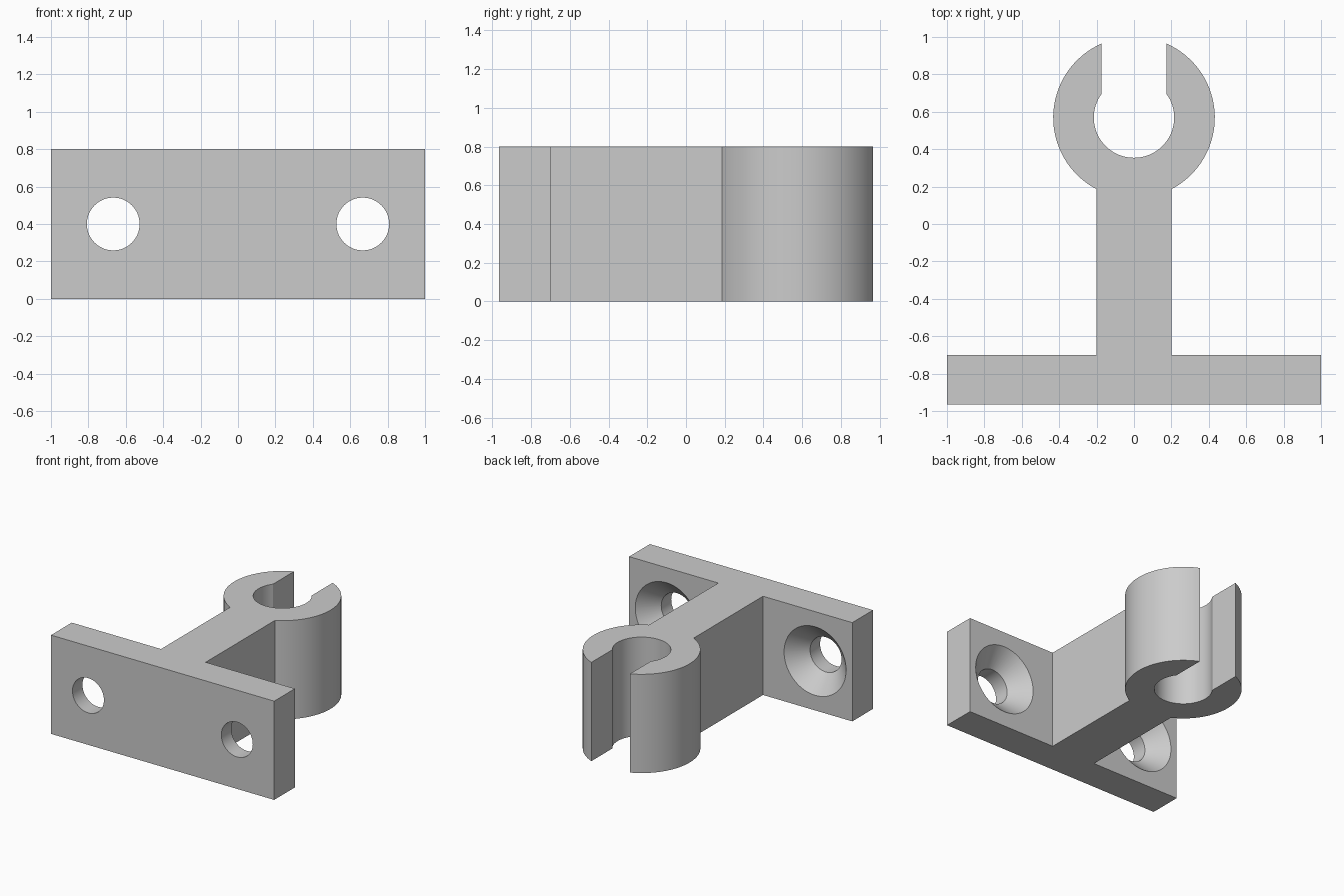
import bpy
import bmesh
from math import asin, cos, sin, pi, radians

if "Cube" in bpy.data.objects:
    bpy.data.objects.remove(bpy.data.objects["Cube"])

HEIGHT = 0.8
FRONT, BACK = -0.965, -0.70        # wall plate faces
STEM = 0.2                         # half width of the arm
RING_Y, OUTER, INNER = 0.569, 0.432, 0.215
SLOT = 0.173                       # half width of the clip opening
HOLE_X, HOLE_R, SINK_R = 0.667, 0.141, 0.278

grey = bpy.data.materials.new("light grey")
grey.use_nodes = True
colour = (0.6, 0.6, 0.6, 1)
grey.diffuse_color = colour
grey.node_tree.nodes["Principled BSDF"].inputs["Base Color"].default_value = colour


def make_object(name, bm):
    bmesh.ops.recalc_face_normals(bm, faces=bm.faces)
    mesh = bpy.data.meshes.new(name)
    bm.to_mesh(mesh)
    bm.free()
    mesh.materials.append(grey)
    obj = bpy.data.objects.new(name, mesh)
    bpy.context.collection.objects.link(obj)
    return obj


def arc(radius, start, end, steps):
    """Points round the ring centre, angles measured from -y towards +x."""
    angles = [start + (end - start) * i / steps for i in range(steps + 1)]
    return [(radius * sin(a), RING_Y - radius * cos(a)) for a in angles]


# Plan outline: right half, then its mirror image
half = [(1, FRONT), (1, BACK), (STEM, BACK)]
half += arc(OUTER, asin(STEM / OUTER), pi - asin(SLOT / OUTER), 32)
half += arc(INNER, pi - asin(SLOT / INNER), 0, 28)
outline = half + [(-x, y) for x, y in reversed(half[:-1])]

# Bracket body: plate, arm and open clip in one extrusion
bm = bmesh.new()
base = bm.faces.new([bm.verts.new((x, y, 0)) for x, y in outline])
walls = bmesh.ops.extrude_face_region(bm, geom=[base], use_keep_orig=True)
top = [v for v in walls["geom"] if isinstance(v, bmesh.types.BMVert)]
bmesh.ops.translate(bm, verts=top, vec=(0, 0, HEIGHT))
bracket = make_object("clip_bracket", bm)


def screw_cutter(x, segments=64):
    """Lathed plug: straight bore opening into a 45 degree countersink."""
    extra = 0.04
    neck = BACK - (SINK_R - HOLE_R)
    profile = [(HOLE_R, FRONT - extra), (HOLE_R, neck), (SINK_R + extra, BACK + extra)]
    bm = bmesh.new()
    rings = []
    for r, y in profile:
        turns = [2 * pi * i / segments for i in range(segments)]
        rings.append([bm.verts.new((x + r * cos(a), y, HEIGHT / 2 + r * sin(a)))
                      for a in turns])
    for a, b in zip(rings, rings[1:]):
        for i in range(segments):
            j = (i + 1) % segments
            bm.faces.new((a[i], a[j], b[j], b[i]))
    bm.faces.new(rings[0])
    bm.faces.new(rings[-1])
    cutter = make_object("screw_hole_cutter", bm)
    cutter.hide_render = True
    return cutter


# Countersunk screw holes
bpy.ops.object.select_all(action="DESELECT")
bracket.select_set(True)
bpy.context.view_layer.objects.active = bracket
for side in (-1, 1):
    cutter = screw_cutter(side * HOLE_X)
    cut = bracket.modifiers.new("screw hole", "BOOLEAN")
    cut.operation = "DIFFERENCE"
    cut.solver = "EXACT"
    cut.object = cutter
    bpy.ops.object.modifier_apply(modifier=cut.name)
    bpy.data.objects.remove(cutter)

bpy.ops.object.shade_smooth_by_angle(angle=radians(25))
